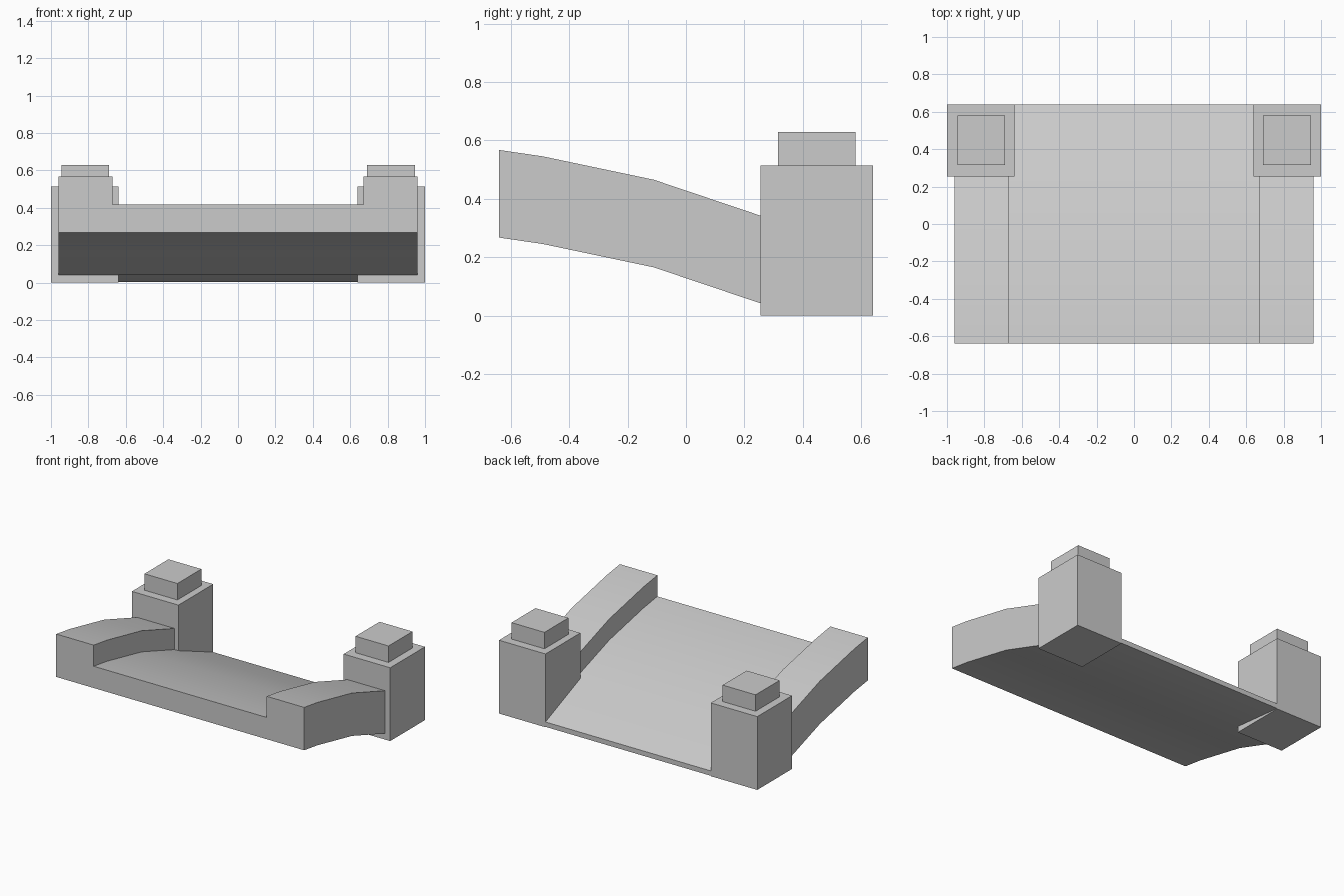
import bpy, bmesh, math

if "Cube" in bpy.data.objects:
    bpy.data.objects.remove(bpy.data.objects["Cube"])


def add_object(name, bm):
    bmesh.ops.recalc_face_normals(bm, faces=bm.faces[:])
    mesh = bpy.data.meshes.new(name)
    bm.to_mesh(mesh)
    bm.free()
    obj = bpy.data.objects.new(name, mesh)
    bpy.context.collection.objects.link(obj)
    return obj


def extrude_profile(name, profile, x0, x1):
    """Extrude a closed (y, z) outline along x."""
    bm = bmesh.new()
    face = bm.faces.new([bm.verts.new((x0, y, z)) for y, z in profile])
    side = bmesh.ops.extrude_face_region(bm, geom=[face])
    verts = [v for v in side["geom"] if isinstance(v, bmesh.types.BMVert)]
    bmesh.ops.translate(bm, verts=verts, vec=(x1 - x0, 0, 0))
    return add_object(name, bm)


def box(name, x, y, z):
    return extrude_profile(name, [(y[0], z[0]), (y[1], z[0]), (y[1], z[1]), (y[0], z[1])], *x)


def smooth(obj):
    bpy.ops.object.select_all(action='DESELECT')
    obj.select_set(True)
    bpy.context.view_layer.objects.active = obj
    bpy.ops.object.shade_smooth_by_angle(angle=math.radians(30))


# Curved slope shared by deck and rails (underside line)
slope = [(-0.64, 0.267), (-0.49, 0.245), (-0.11, 0.165), (0.255, 0.042)]

# Sloping deck, tapering to a thin lip at the back
deck_bottom = slope + [(0.64, 0.003)]
deck_top = [(y, z + 0.152) for y, z in slope] + [(0.64, 0.037)]
smooth(extrude_profile("deck", deck_bottom + deck_top[::-1], -0.96, 0.96))

for side, s in (("left", -1), ("right", 1)):
    # Raised side rail, ending inside the post
    rail_line = slope + [(0.4, 0.003)]
    rail = [(y, z + 0.1) for y, z in rail_line] + [(y, z + 0.3) for y, z in rail_line[::-1]]
    smooth(extrude_profile(f"{side}_rail", rail, *sorted((s * 0.67, s * 0.96))))

    # Square post with a smaller cap block
    box(f"{side}_post", sorted((s * 0.64, s * 1.0)), (0.255, 0.64), (0, 0.513))
    box(f"{side}_post_cap", sorted((s * 0.69, s * 0.945)), (0.315, 0.58), (0.513, 0.628))
